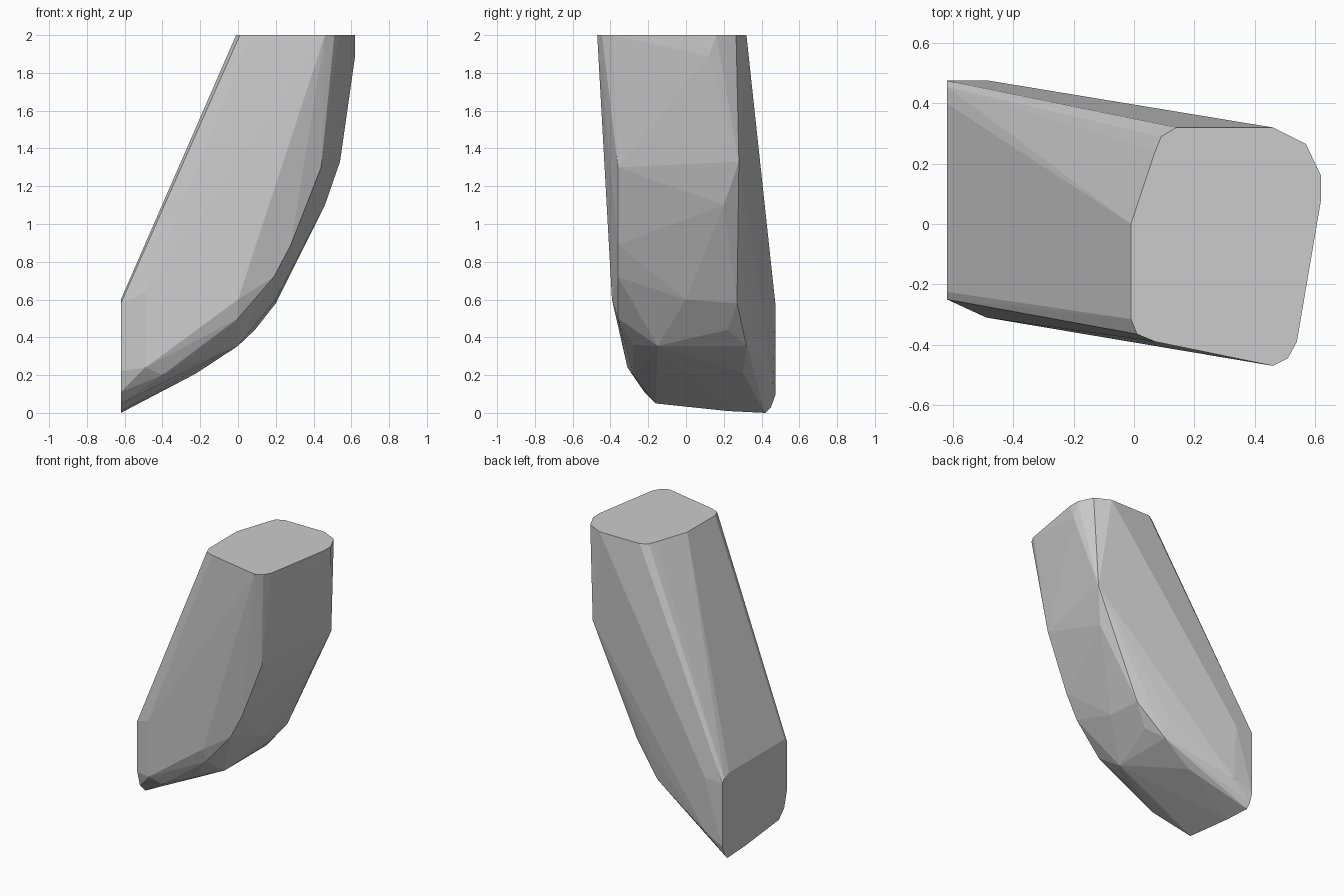
import bpy, bmesh

if "Cube" in bpy.data.objects:
    bpy.data.objects.remove(bpy.data.objects["Cube"])

# Flat top outline (x, y) at z = 2
top = [(-.01, 0), (.07, .24), (.09, .29), (.14, .32), (.46, .32), (.57, .265),
       (.62, .16), (.62, .08), (.54, -.39), (.51, -.445), (.46, -.47),
       (.07, -.39), (.01, -.365), (-.01, -.315)]

# Flat end outline (y, z) at x = -0.62
end = [(.22, .01), (.42, .0), (.45, .03), (.475, .1), (.475, .55), (.455, .58), (.4, .6),
       (-.225, .6), (-.25, .58), (-.25, .22), (-.22, .11), (-.16, .05)]

# Curved underside: (x, z, y) on the outer spine
spine = [(-.22, .21, .3), (0, .355, .32), (0, .355, -.15), (.09, .44, .22),
         (.2, .58, .27), (.2, .6, .0), (.46, 1.1, .2), (.54, 1.33, .28), (.62, 1.89, .12)]

# Front shoulder (x, z, y) and broad front plane
front = [(.44, 1.3, -.36), (.28, .89, -.36), (.19, .72, -.36), (0, .5, -.36),
         (-.12, .36, -.28), (-.4, .2, -.28), (0, .6, -.392), (-.49, .64, -.31), (-.49, .24, -.31)]

# Back plane and its lower edge
back = [(-.48, .56, .475), (-.48, .16, .46), (0, .52, .35)]

points = [(x, y, 2) for x, y in top]
points += [(-.62, y, z) for y, z in end]
points += [(x, y, z) for x, z, y in spine + front + back]

# Wrap the outlines in one faceted stone-like body
bm = bmesh.new()
for p in points:
    bm.verts.new(p)
hull = bmesh.ops.convex_hull(bm, input=bm.verts)
bmesh.ops.delete(bm, geom=[v for v in bm.verts if not v.link_faces], context='VERTS')
bmesh.ops.dissolve_limit(bm, angle_limit=.01, verts=bm.verts, edges=bm.edges)
bmesh.ops.recalc_face_normals(bm, faces=bm.faces)
mesh = bpy.data.meshes.new("curved_block")
bm.to_mesh(mesh)
bm.free()
body = bpy.data.objects.new("curved_block", mesh)
bpy.context.collection.objects.link(body)
